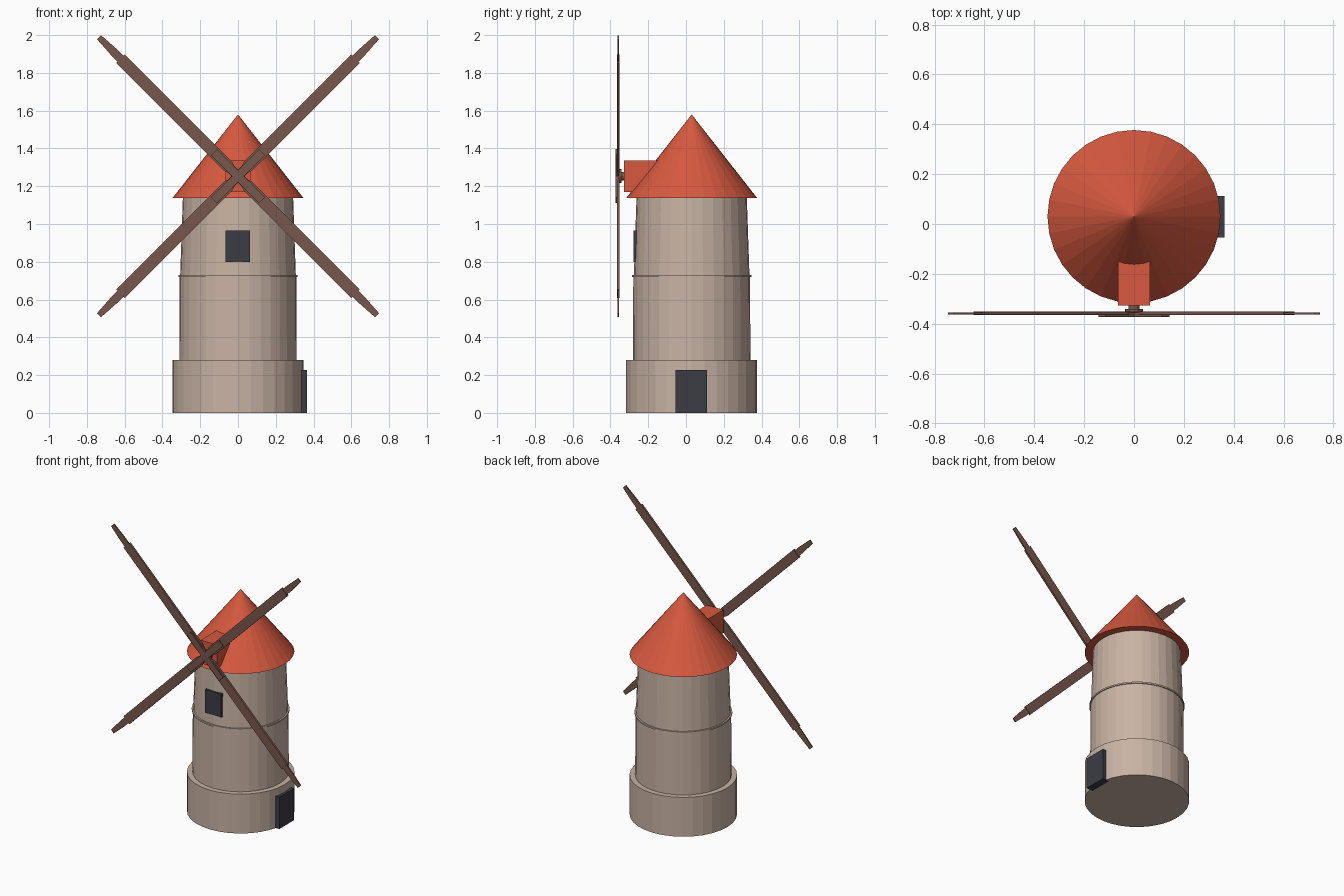
import bpy, bmesh
from math import cos, sin, pi, radians
from mathutils import Matrix, Vector

if "Cube" in bpy.data.objects:
    bpy.data.objects.remove(bpy.data.objects["Cube"])

AXIS_Y = 0.03
HUB = Vector((0, -0.36, 1.253))


def material(name, rgb):
    m = bpy.data.materials.new(name)
    m.diffuse_color = (*rgb, 1)
    m.use_nodes = True
    m.node_tree.nodes["Principled BSDF"].inputs["Base Color"].default_value = m.diffuse_color
    return m


STONE = material("stone", (0.58, 0.45, 0.37))
ROOF = material("roof_tile", (0.68, 0.10, 0.05))
WOOD = material("wood", (0.19, 0.095, 0.075))
DARK = material("dark_opening", (0.045, 0.045, 0.06))


def finish(name, bm, mat):
    bmesh.ops.recalc_face_normals(bm, faces=bm.faces)
    me = bpy.data.meshes.new(name)
    bm.to_mesh(me)
    bm.free()
    me.materials.append(mat)
    ob = bpy.data.objects.new(name, me)
    bpy.context.collection.objects.link(ob)
    return ob


def frustum(name, r1, r2, z1, z2, mat, sides=32, matrix=None):
    bm = bmesh.new()
    if matrix is None:
        matrix = Matrix.Translation((0, AXIS_Y, 0))
    bmesh.ops.create_cone(bm, cap_ends=True, segments=sides, radius1=r1, radius2=r2,
                          depth=z2 - z1,
                          matrix=matrix @ Matrix.Translation((0, 0, (z1 + z2) / 2)))
    return finish(name, bm, mat)


def box(name, lo, hi, mat):
    lo, hi = Vector(lo), Vector(hi)
    bm = bmesh.new()
    bmesh.ops.create_cube(bm, size=1, matrix=Matrix.Translation((lo + hi) / 2)
                          @ Matrix.Diagonal((*(hi - lo), 1)))
    return finish(name, bm, mat)


def plank(name, profile, y0, y1, angle):
    """Symmetric flat board: (distance, half width) points, turned about the hub."""
    outline = [(w, d) for d, w in profile] + [(-w, d) for d, w in reversed(profile)]
    bm = bmesh.new()
    face = bm.faces.new([bm.verts.new((x, y0 - HUB.y, z)) for x, z in outline])
    ext = bmesh.ops.extrude_face_region(bm, geom=[face])["geom"]
    bmesh.ops.translate(bm, vec=(0, y1 - y0, 0),
                        verts=[v for v in ext if isinstance(v, bmesh.types.BMVert)])
    bm.transform(Matrix.Translation(HUB) @ Matrix.Rotation(angle, 4, 'Y'))
    return finish(name, bm, WOOD)


# Tower
frustum("tower_base", 0.347, 0.347, 0, 0.28, STONE)
frustum("tower_middle", 0.311, 0.309, 0.28, 0.725, STONE)
frustum("tower_band", 0.316, 0.316, 0.720, 0.731, STONE)
frustum("tower_upper", 0.306, 0.292, 0.731, 1.14, STONE)

# Roof and the housing for the sail shaft
frustum("roof", 0.347, 0, 1.137, 1.58, ROOF)
box("shaft_housing", (-0.065, -0.328, 1.17), (0.065, -0.10, 1.335), ROOF)

# Door and window
box("door", (0.31, -0.055, 0), (0.364, 0.112, 0.226), DARK)
box("window", (-0.065, -0.279, 0.80), (0.063, -0.22, 0.965), DARK)

# Shaft and hub, pointing to the front
to_front = Matrix.Translation((0, 0, HUB.z)) @ Matrix.Rotation(radians(90), 4, 'X')
frustum("sail_shaft", 0.023, 0.023, 0.31, 0.37, WOOD, 12, to_front)
frustum("sail_hub", 0.037, 0.037, 0.341, 0.354, WOOD, 12, to_front)

# Four sails: long spar with a stepped tip and a wider board
for i in range(4):
    a = radians(45 + 90 * i)
    plank(f"sail_spar_{i + 1}", [(0.0, 0.024), (0.93, 0.022), (1.04, 0.015)],
          -0.363, -0.355, a)
    plank(f"sail_board_{i + 1}", [(0.05, 0.024), (0.075, 0.032), (0.88, 0.032)],
          -0.366, -0.352, a)

# Crossed clamping beams in front of the hub
for i in range(2):
    plank(f"hub_beam_{i + 1}", [(-0.18, 0.022), (0.18, 0.022)],
          -0.374, -0.362, radians(45 + 90 * i))
